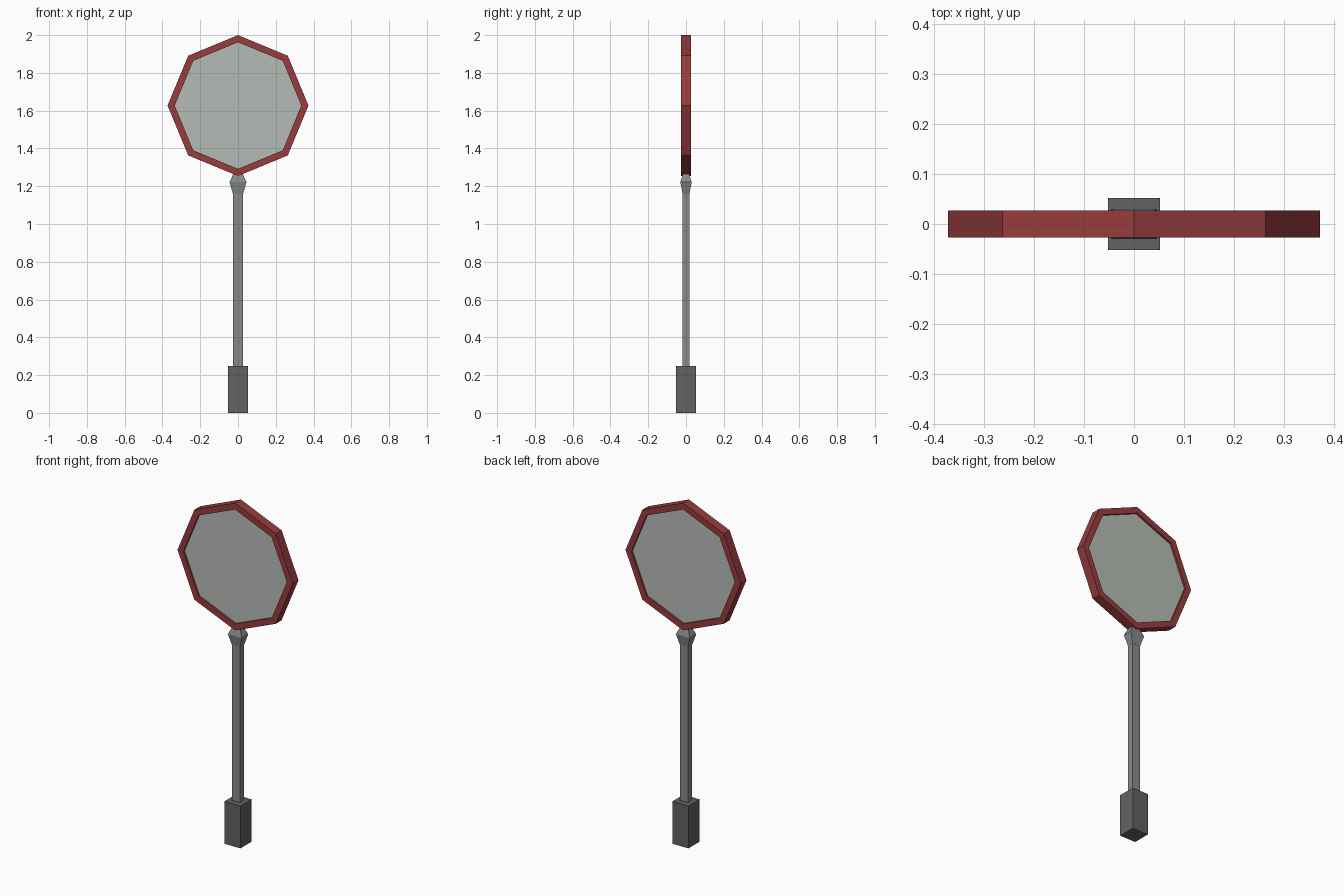
import bpy
import bmesh
from math import sin, cos, pi

cube = bpy.data.objects.get("Cube")
if cube:
    bpy.data.objects.remove(cube, do_unlink=True)


def material(name, rgb):
    mat = bpy.data.materials.new(name)
    mat.use_nodes = True
    color = (*rgb, 1)
    mat.diffuse_color = color
    bsdf = mat.node_tree.nodes["Principled BSDF"]
    bsdf.inputs["Base Color"].default_value = color
    bsdf.inputs["Roughness"].default_value = 0.8
    return mat


RED = material("frame red", (0.31, 0.045, 0.047))
GLASS = material("mirror grey", (0.47, 0.50, 0.465))
STEEL = material("post grey", (0.235, 0.26, 0.25))
DARK = material("base dark grey", (0.115, 0.125, 0.117))


def loft(name, loops, mat, caps=True, closed=False):
    """Skin a list of equal-length point loops with flat faces."""
    bm = bmesh.new()
    rings = [[bm.verts.new(p) for p in loop] for loop in loops]
    pairs = list(zip(rings, rings[1:]))
    if closed:
        pairs.append((rings[-1], rings[0]))
    for a, b in pairs:
        for i in range(len(a)):
            j = (i + 1) % len(a)
            bm.faces.new((a[i], a[j], b[j], b[i]))
    if caps:
        bm.faces.new(rings[0])
        bm.faces.new(rings[-1])
    bmesh.ops.recalc_face_normals(bm, faces=bm.faces)
    mesh = bpy.data.meshes.new(name)
    bm.to_mesh(mesh)
    bm.free()
    mesh.materials.append(mat)
    obj = bpy.data.objects.new(name, mesh)
    bpy.context.collection.objects.link(obj)
    return obj


def rect(hx, hy, z):
    return [(-hx, -hy, z), (hx, -hy, z), (hx, hy, z), (-hx, hy, z)]


def octagon(radius, y):
    return [(radius * sin(i * pi / 4), y, CENTER + radius * cos(i * pi / 4))
            for i in range(8)]


CENTER = 1.627
OUTER, INNER = 0.373, 0.335
FRAME, PANE = 0.027, 0.016

# Footing block
loft("base", [rect(0.052, 0.052, 0), rect(0.052, 0.052, 0.248)], DARK)

# Rectangular post
loft("post", [rect(0.026, 0.0175, 0.24), rect(0.026, 0.0175, 1.17)], STEEL)

# Flared bracket between post and frame
loft("bracket", [rect(0.027, 0.0185, 1.16), rect(0.045, 0.03, 1.222),
                 rect(0.02, 0.0135, 1.275)], STEEL)

# Octagonal frame ring
loft("frame", [octagon(OUTER, -FRAME), octagon(OUTER, FRAME),
               octagon(INNER, FRAME), octagon(INNER, -FRAME)],
     RED, caps=False, closed=True)

# Recessed pane, visible on both sides
loft("mirror", [octagon(INNER, -PANE), octagon(INNER, PANE)], GLASS)
